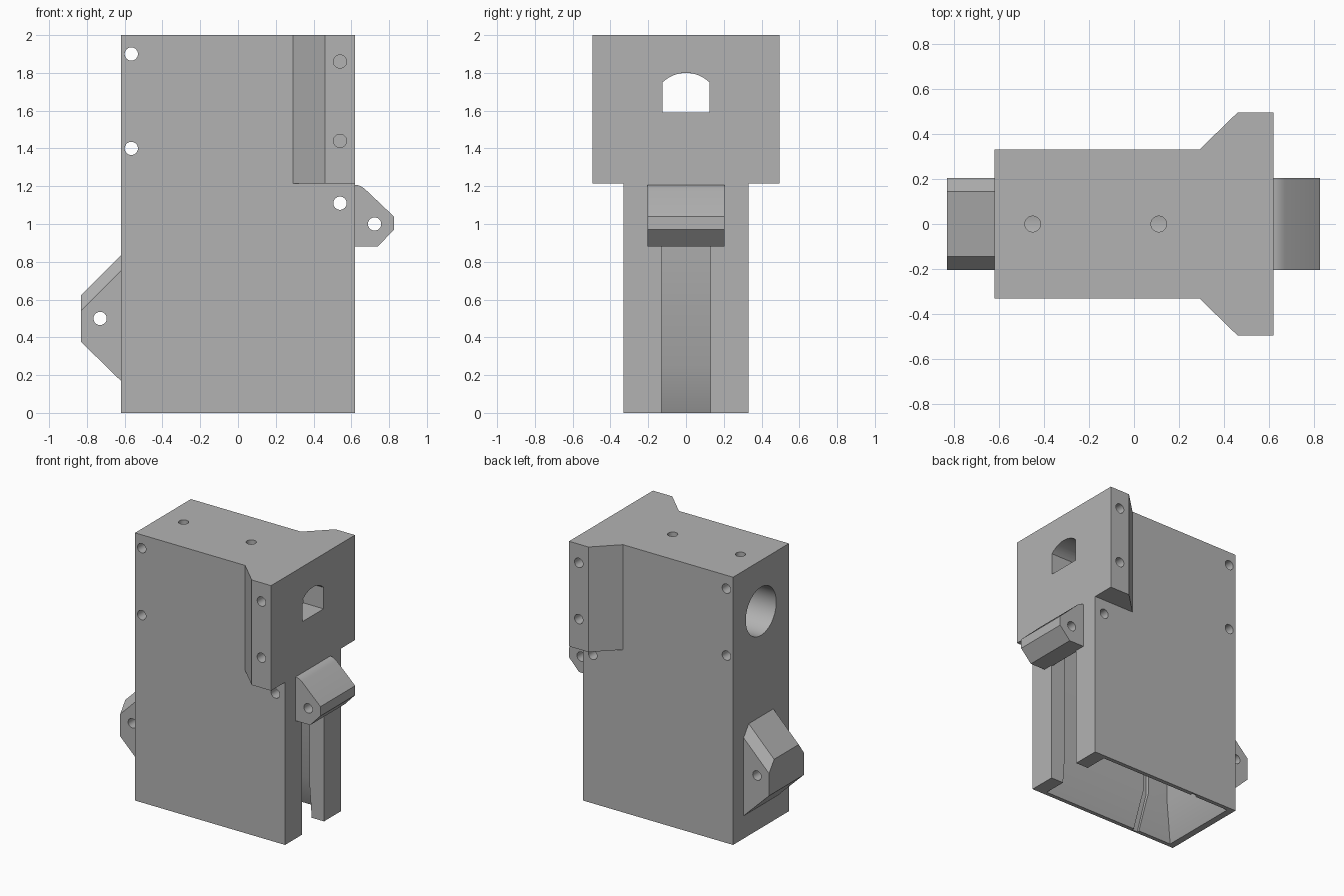
import bpy, bmesh, math
from mathutils import Vector, Matrix

start = bpy.data.objects.get("Cube")
if start:
    bpy.data.objects.remove(start, do_unlink=True)

grey = bpy.data.materials.new("plain grey")
grey.use_nodes = True
COLOUR = (0.45, 0.45, 0.45, 1)
grey.diffuse_color = COLOUR
grey.node_tree.nodes["Principled BSDF"].inputs["Base Color"].default_value = COLOUR


def finish(name, bm):
    bmesh.ops.recalc_face_normals(bm, faces=bm.faces)
    mesh = bpy.data.meshes.new(name)
    bm.to_mesh(mesh)
    bm.free()
    mesh.materials.append(grey)
    ob = bpy.data.objects.new(name, mesh)
    bpy.context.collection.objects.link(ob)
    return ob


def prism(name, points, axis, low, high):
    """Extrude a flat outline along one axis."""
    bm = bmesh.new()
    i = "xyz".index(axis)

    def place(p):
        co = list(p)
        co.insert(i, low)
        return co
    face = bm.faces.new([bm.verts.new(place(p)) for p in points])
    new = bmesh.ops.extrude_face_region(bm, geom=[face])["geom"]
    move = Vector((0, 0, 0))
    move[i] = high - low
    bmesh.ops.translate(bm, vec=move, verts=[v for v in new if isinstance(v, bmesh.types.BMVert)])
    return finish(name, bm)


def box(name, x0, x1, y0, y1, z0, z1):
    return prism(name, [(x0, y0), (x1, y0), (x1, y1), (x0, y1)], "z", z0, z1)


def rod(name, centre, axis, radius, length, sides=32):
    bm = bmesh.new()
    turn = {"x": Matrix.Rotation(math.pi / 2, 4, "Y"),
            "y": Matrix.Rotation(math.pi / 2, 4, "X"), "z": Matrix()}[axis]
    bmesh.ops.create_cone(bm, cap_ends=True, segments=sides, radius1=radius, radius2=radius,
                          depth=length, matrix=Matrix.Translation(centre) @ turn)
    return finish(name, bm)


def stack(name, sections):
    """Rectangular sections (x0, x1, half_y, z) joined from bottom to top."""
    bm = bmesh.new()
    rings = [[bm.verts.new((x, y, z)) for x, y in ((x0, -h), (x1, -h), (x1, h), (x0, h))]
             for x0, x1, h, z in sections]
    bm.faces.new(rings[0])
    bm.faces.new(rings[-1])
    for a, b in zip(rings, rings[1:]):
        for k in range(4):
            bm.faces.new((a[k], a[k - 1], b[k - 1], b[k]))
    return finish(name, bm)


def combine(target, tool, operation="DIFFERENCE"):
    mod = target.modifiers.new("combine", "BOOLEAN")
    mod.operation, mod.solver, mod.object = operation, "EXACT", tool
    bpy.context.view_layer.objects.active = target
    bpy.ops.object.modifier_apply(modifier=mod.name)
    bpy.data.objects.remove(tool, do_unlink=True)


# Main housing with the wider flange at the upper right
housing = box("housing", -0.62, 0.62, -0.33, 0.33, 0, 2)
half = [(0.29, 0.33), (0.46, 0.495), (0.62, 0.495)]
outline = half + [(x, -y) for x, y in reversed(half)]
combine(housing, prism("flange", outline, "z", 1.215, 2), "UNION")

# Open well with a flared mouth, guide grooves and an end slot
combine(housing, stack("well", [(-0.58, 0.52, 0.308, -0.02), (-0.46, 0.50, 0.20, 0.25),
                                (-0.46, 0.50, 0.20, 1.2)]))
combine(housing, stack("guide_groove", [(-0.295, -0.25, 0.325, -0.02), (-0.295, -0.25, 0.225, 0.25),
                                        (-0.295, -0.25, 0.225, 1.15)]))
combine(housing, box("slot", 0.4, 0.7, -0.13, 0.13, -0.1, 1.0))

# Round bore from the left end, arched opening at the other end
combine(housing, rod("bore", (-0.15, 0, 1.62), "x", 0.18, 1.2, 64))
arch = [(-0.125, 1.59), (0.125, 1.59)]
for k in range(13):
    a = math.radians(46 + k * 88 / 12)
    arch.append((0.18 * math.cos(a), 1.62 + 0.18 * math.sin(a)))
combine(housing, prism("arched_opening", arch, "x", 0.3, 0.7))

# Pin holes: through the sides, blind in the flange, and in the top
for x, z in ((-0.565, 1.9), (-0.565, 1.4), (0.54, 1.11)):
    combine(housing, rod("pin_hole", (x, 0, z), "y", 0.035, 1.2))
for z in (1.86, 1.44):
    for side in (-1, 1):
        combine(housing, rod("flange_hole", (0.54, side * 0.5, z), "y", 0.035, 0.4))
for x in (-0.45, 0.11):
    combine(housing, rod("top_hole", (x, 0, 1.9), "z", 0.035, 0.4))

# Upper lug with a softly rounded top edge
right_lug = prism("right_lug", [(0.61, 1.208), (0.63, 1.207), (0.65, 1.2), (0.67, 1.187),
                                (0.825, 1.04), (0.825, 0.97), (0.74, 0.88), (0.61, 0.88)],
                  "y", -0.205, 0.205)
combine(right_lug, rod("lug_hole", (0.723, 0, 1.0), "y", 0.035, 1))

# Lower lug with sloped shoulders along its upper face
left_lug = prism("left_lug", [(-0.61, 0.16), (-0.83, 0.375), (-0.83, 0.625), (-0.61, 0.845)],
                 "y", -0.205, 0.205)
for side in (-1, 1):
    bm = bmesh.new()
    ends = []
    for x, z in ((-0.93, 0.525), (-0.51, 0.945)):
        ends.append([bm.verts.new((x, side * y, z + d)) for y, d in
                     ((0.145, 0), (0.205, -0.083), (0.265, -0.166), (0.265, 0.2), (0.145, 0.2))])
    bm.faces.new(ends[0])
    bm.faces.new(ends[1])
    for k in range(5):
        bm.faces.new((ends[0][k], ends[0][k - 1], ends[1][k - 1], ends[1][k]))
    combine(left_lug, finish("shoulder_cut", bm))
combine(left_lug, rod("lug_hole", (-0.73, 0, 0.5), "y", 0.035, 1))

# Smooth the round holes while keeping the corners crisp
for ob in (housing, right_lug, left_lug):
    bpy.ops.object.select_all(action="DESELECT")
    ob.select_set(True)
    bpy.context.view_layer.objects.active = ob
    bpy.ops.object.shade_smooth_by_angle(angle=math.radians(30))
